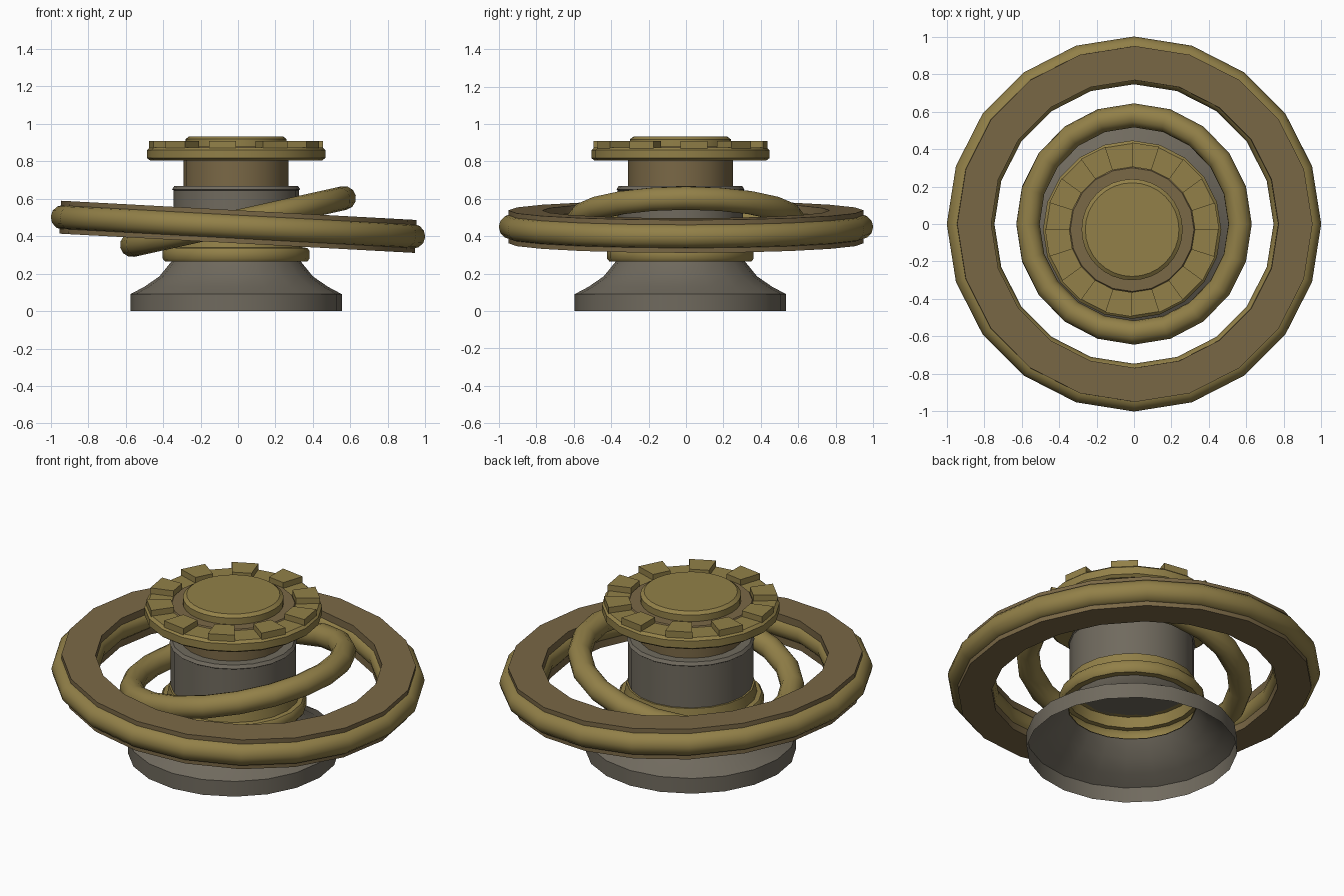
import bpy, bmesh, math
from mathutils import Matrix

if "Cube" in bpy.data.objects:
    bpy.data.objects.remove(bpy.data.objects["Cube"])

def lin(c):
    return tuple(((v / 255 + 0.055) / 1.055) ** 2.4 for v in c) + (1,)

def material(name, rgb):
    m = bpy.data.materials.new(name)
    m.diffuse_color = lin(rgb)
    m.use_nodes = True
    m.node_tree.nodes["Principled BSDF"].inputs["Base Color"].default_value = m.diffuse_color
    return m

BRASS = material("brass", (146, 128, 72))
BROWN = material("brown bronze", (122, 104, 70))
GREY = material("warm grey", (112, 106, 94))
CX, CY = -0.01, -0.03   # column axis

def finish(name, bm, mat, matrix, smooth=40):
    me = bpy.data.meshes.new(name)
    bmesh.ops.recalc_face_normals(bm, faces=bm.faces)
    bm.to_mesh(me)
    bm.free()
    ob = bpy.data.objects.new(name, me)
    bpy.context.collection.objects.link(ob)
    me.materials.append(mat)
    ob.matrix_world = matrix
    if smooth:
        bpy.ops.object.select_all(action='DESELECT')
        ob.select_set(True)
        bpy.context.view_layer.objects.active = ob
        bpy.ops.object.shade_smooth_by_angle(angle=math.radians(smooth))
    return ob

def lathe(name, profile, mat, n=20, closed=False, matrix=None, smooth=40):
    """Spin (radius, height) points round z; radius 0 makes a cap."""
    bm = bmesh.new()
    rings = []
    for r, z in profile:
        if r == 0:
            rings.append([bm.verts.new((0, 0, z))] * n)
        else:
            rings.append([bm.verts.new((r * math.cos(i * math.tau / n),
                                        r * math.sin(i * math.tau / n), z)) for i in range(n)])
    pairs = list(zip(rings, rings[1:]))
    if closed:
        pairs.append((rings[-1], rings[0]))
    for a, b in pairs:
        for i in range(n):
            j = (i + 1) % n
            bm.faces.new(list(dict.fromkeys((a[i], a[j], b[j], b[i]))))
    return finish(name, bm, mat, matrix or Matrix.Translation((CX, CY, 0)), smooth)

def circle(r0, rz, rr, n=12):
    return [(r0 + rr * math.cos(k * math.tau / n), rz * math.sin(k * math.tau / n)) for k in range(n)]

# Hollow bell base, open at top and bottom
lathe("base_bell", [(0.565, 0), (0.565, 0.09), (0.49, 0.13), (0.41, 0.185), (0.345, 0.265)], GREY)

# Flange between base and column
lathe("flange", [(0.34, 0.265), (0.38, 0.265), (0.392, 0.28), (0.392, 0.322), (0.38, 0.337),
                 (0.355, 0.34), (0.345, 0.40), (0.32, 0.40)], BRASS)

# Grey column with a stepped rim
lathe("column", [(0, 0.40), (0.335, 0.40), (0.335, 0.645), (0.342, 0.65), (0.33, 0.668),
                 (0.28, 0.668), (0, 0.668)], GREY)

# Neck
lathe("neck", [(0.28, 0.66), (0.28, 0.81)], BROWN)

# Cap disc with bevelled rim
lathe("cap", [(0, 0.805), (0.46, 0.805), (0.476, 0.817), (0.476, 0.86), (0.46, 0.874),
              (0.33, 0.874)], BRASS, smooth=30)
lathe("cap_band", [(0.335, 0.874), (0.33, 0.88), (0.26, 0.88)], BROWN, smooth=30)
lathe("cap_button", [(0.27, 0.87), (0.27, 0.918), (0.25, 0.933), (0, 0.933)], BRASS, n=32, smooth=30)

# Ten raised teeth round the cap
bm = bmesh.new()
for k in range(10):
    a0, a1 = math.radians(36 * k), math.radians(36 * k + 18)
    ring = [(0.335, a0), (0.465, a0), (0.465, a1), (0.335, a1)]
    lo, hi = ([bm.verts.new((r * math.cos(a), r * math.sin(a), z)) for r, a in ring]
              for z in (0.868, 0.908))
    bm.faces.new(lo[::-1])
    bm.faces.new(hi)
    for i in range(4):
        j = (i + 1) % 4
        bm.faces.new((lo[i], lo[j], hi[j], hi[i]))
finish("cap_teeth", bm, BRASS, Matrix.Translation((CX, CY, 0)), 0)

# Inner tilted ring
lathe("inner_ring", circle(0.58, 0.064, 0.064), BRASS, closed=True, smooth=60,
      matrix=Matrix.Translation((0, 0, 0.478)) @ Matrix.Rotation(math.radians(-12.5), 4, 'Y'))

# Outer tilted ring: flat band with a round bead on both edges
tilt = Matrix.Translation((0, 0, 0.45)) @ Matrix.Rotation(math.radians(3.1), 4, 'Y')
lathe("outer_band", [(0.768, -0.088), (0.95, -0.088), (0.95, 0.088), (0.768, 0.088)],
      BROWN, closed=True, matrix=tilt, smooth=30)
lathe("outer_bead", circle(0.935, 0.066, 0.066), BRASS, closed=True, matrix=tilt, smooth=60)
lathe("inner_bead", circle(0.812, 0.066, 0.066), BRASS, closed=True, matrix=tilt, smooth=60)
